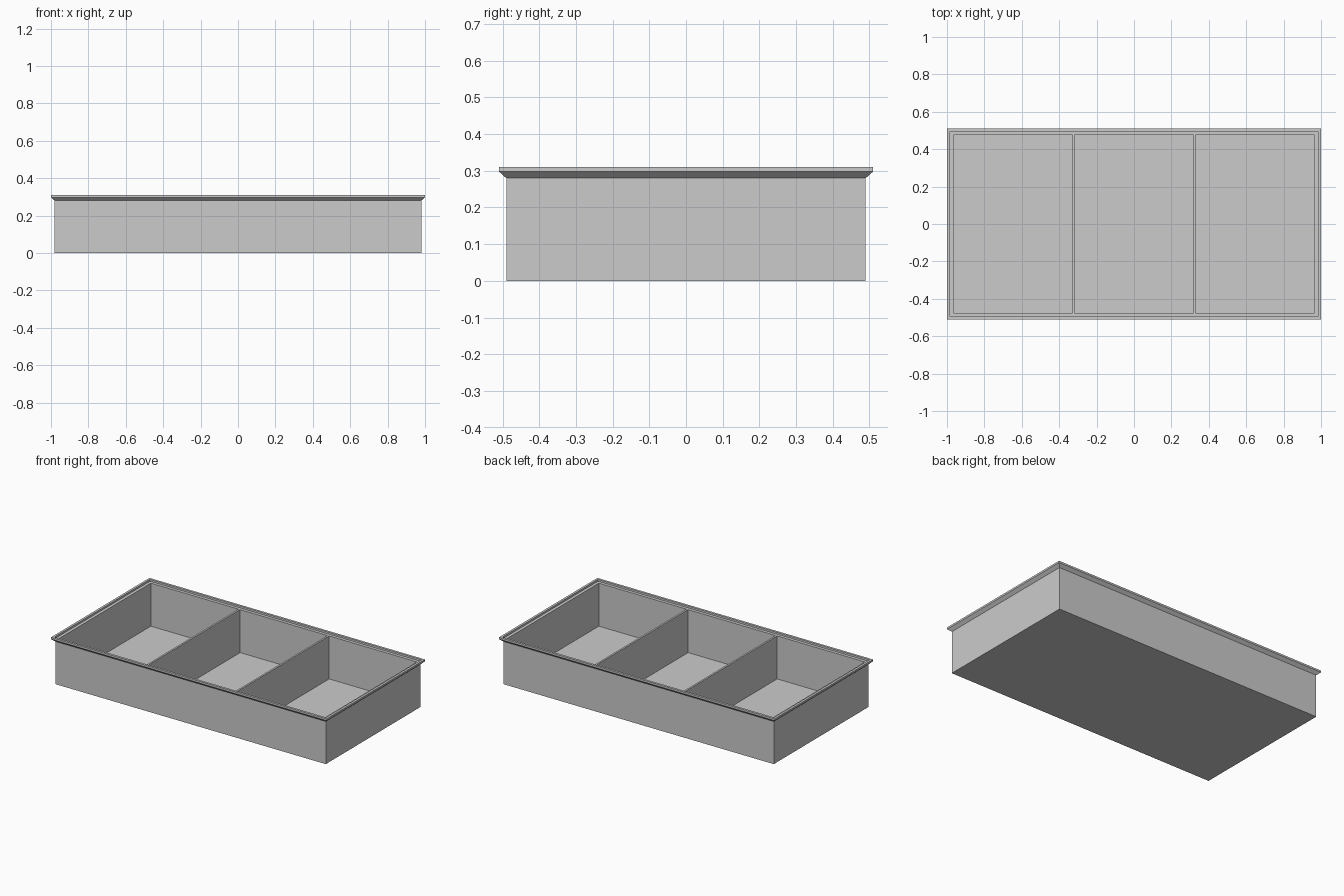
import bpy
import bmesh

cube = bpy.data.objects.get("Cube")
if cube:
    bpy.data.objects.remove(cube, do_unlink=True)

# Main dimensions
HALF_X, HALF_Y = 1.0, 0.51
INNER = 0.035            # inset of the compartment walls from the rim
FLOOR, LEDGE, TOP = 0.016, 0.298, 0.31
DIVIDER = 0.012

grey = bpy.data.materials.new("plain grey")
grey.use_nodes = True
colour = (0.6, 0.6, 0.6, 1)
grey.diffuse_color = colour
grey.node_tree.nodes["Principled BSDF"].inputs["Base Color"].default_value = colour


def add_object(name, bm):
    bmesh.ops.recalc_face_normals(bm, faces=bm.faces)
    mesh = bpy.data.meshes.new(name)
    bm.to_mesh(mesh)
    bm.free()
    mesh.materials.append(grey)
    obj = bpy.data.objects.new(name, mesh)
    bpy.context.collection.objects.link(obj)
    return obj


def rectangle(bm, inset, z):
    x, y = HALF_X - inset, HALF_Y - inset
    return [bm.verts.new((sx * x, sy * y, z))
            for sx, sy in ((-1, -1), (1, -1), (1, 1), (-1, 1))]


# Tray shell: a wall profile of (inset, height) swept round the rectangle
profile = [(0.02, 0), (0.02, 0.28), (0, LEDGE), (0, TOP),
           (0.015, TOP), (0.015, LEDGE), (INNER, LEDGE), (INNER, FLOOR)]
bm = bmesh.new()
rings = [rectangle(bm, inset, z) for inset, z in profile]
for low, high in zip(rings, rings[1:]):
    for i in range(4):
        j = (i + 1) % 4
        bm.faces.new((low[i], low[j], high[j], high[i]))
bm.faces.new(rings[0])
bm.faces.new(rings[-1])
add_object("tray_shell", bm)

# Two dividers, flush with the ledge, making three equal compartments
for name, side in (("right_divider", -1), ("left_divider", 1)):
    bm = bmesh.new()
    bmesh.ops.create_cube(bm, size=1)
    bmesh.ops.scale(bm, verts=bm.verts,
                    vec=(DIVIDER, 2 * (HALF_Y - INNER), LEDGE - FLOOR))
    divider = add_object(name, bm)
    divider.location = (side * 0.323, 0, (LEDGE + FLOOR) / 2)
